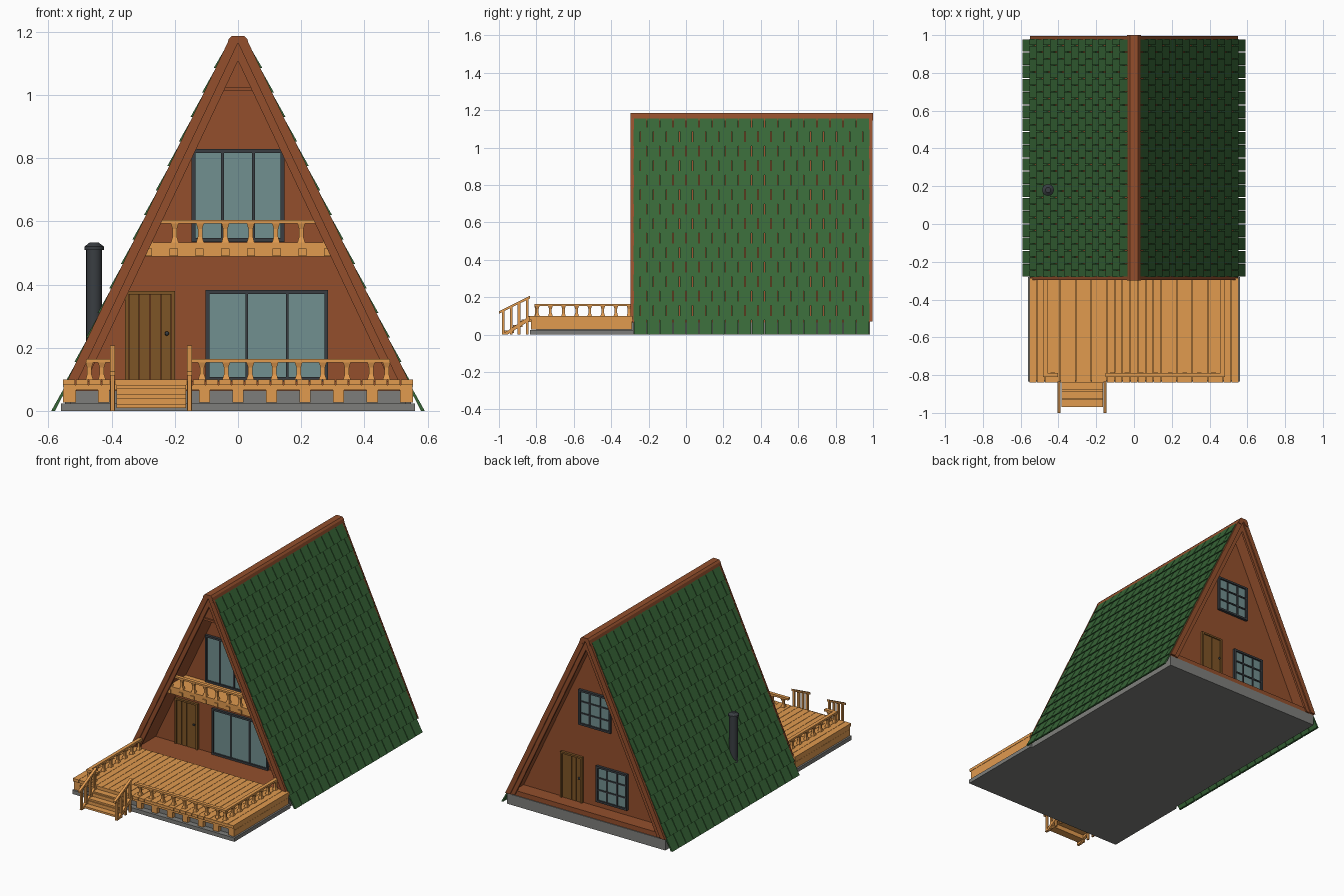
import bpy, bmesh, math
from mathutils import Vector, Matrix

if "Cube" in bpy.data.objects:
    bpy.data.objects.remove(bpy.data.objects["Cube"])


def mat(name, r, g, b):
    m = bpy.data.materials.new(name)
    m.diffuse_color = [(c / 255) ** 2.2 for c in (r, g, b)] + [1]
    m.use_nodes = True
    m.node_tree.nodes["Principled BSDF"].inputs["Base Color"].default_value = m.diffuse_color
    return m


BROWN = mat("stained_wood", 146, 80, 48)
ORANGE = mat("deck_wood", 224, 153, 80)
GREEN = mat("shingle_green", 58, 102, 58)
GLASS = mat("glass", 112, 142, 142)
DARK = mat("dark_frame", 60, 64, 68)
DOOR = mat("door_wood", 125, 85, 42)
GREY = mat("concrete", 125, 125, 122)

K = 0.474                      # roof run per unit of height


def roof_x(z, base=0.575):
    return base - K * z


class Part:
    """Collects simple solids into one named object."""
    def __init__(self, name, material):
        self.name, self.material, self.bm = name, material, bmesh.new()

    def prism(self, pts, axis, a, b):
        """Extrude a 2D profile along x (pts = y,z) or y (pts = x,z)."""
        def at(p, d):
            return (d, p[0], p[1]) if axis == 'x' else (p[0], d, p[1])
        lo = [self.bm.verts.new(at(p, a)) for p in pts]
        hi = [self.bm.verts.new(at(p, b)) for p in pts]
        n = len(pts)
        self.bm.faces.new(lo)
        self.bm.faces.new(hi[::-1])
        for i in range(n):
            j = (i + 1) % n
            self.bm.faces.new((lo[j], lo[i], hi[i], hi[j]))

    def box(self, x0, x1, y0, y1, z0, z1):
        self.prism([(x0, z0), (x1, z0), (x1, z1), (x0, z1)], 'y', y0, y1)

    def cone(self, x, y, z0, z1, r0, r1, n=16):
        bmesh.ops.create_cone(self.bm, cap_ends=True, segments=n, radius1=r0, radius2=r1, depth=z1 - z0,
                              matrix=Matrix.Translation((x, y, (z0 + z1) / 2)))

    def baluster(self, x, y, z0, z1):
        h = z1 - z0                # square post, flared at both ends
        for a, b, r0, r1 in ((0, .3, .012, .007), (.3, .7, .007, .007), (.7, 1, .007, .012)):
            self.cone_sq(x, y, z0 + a * h, z0 + b * h, r0, r1)

    def cone_sq(self, x, y, z0, z1, r0, r1):
        m = Matrix.Translation((x, y, (z0 + z1) / 2)) @ Matrix.Rotation(math.pi / 4, 4, 'Z')
        bmesh.ops.create_cone(self.bm, cap_ends=True, segments=4, radius1=r0 * 1.414,
                              radius2=r1 * 1.414, depth=z1 - z0, matrix=m)

    def done(self):
        bmesh.ops.recalc_face_normals(self.bm, faces=self.bm.faces)
        me = bpy.data.meshes.new(self.name)
        self.bm.to_mesh(me)
        self.bm.free()
        me.materials.append(self.material)
        ob = bpy.data.objects.new(self.name, me)
        bpy.context.collection.objects.link(ob)
        return ob


# Concrete base
p = Part("foundation", GREY)
p.box(-.56, .56, -.835, -.28, 0, .024)
p.box(-.53, .53, -.80, -.28, .024, .065)
p.box(-.547, .547, -.28, .985, 0, .065)
p.done()

# Porch and house floor
p = Part("house_floor", BROWN)
p.box(-.51, .51, -.29, .98, .065, .095)
p.done()

# Gable walls and the small gable peaks under the ridge
p = Part("gable_walls", BROWN)
tri = [(-roof_x(.065, .55), .065), (roof_x(.065, .55), .065), (.01, 1.14), (-.01, 1.14)]
p.prism(tri, 'y', -.10, -.08)
p.prism(tri, 'y', .87, .89)
peak = [(-roof_x(1.025, .555), 1.025), (roof_x(1.025, .555), 1.025), (0, 1.16)]
p.prism(peak, 'y', -.27, -.10)
p.box(-.072, .072, -.28, -.10, 1.012, 1.025)
p.done()


# Roof boards, layered edge boards
def chevron(part, outer, inner, z0, y0, y1):
    for s in (-1, 1):
        pts = [(s * roof_x(z0, outer), z0), (s * roof_x(1.165, outer), 1.165), (0, 1.165),
               (0, inner / K), (s * roof_x(z0, inner), z0)]
        part.prism(pts, 'y', y0, y1)


p = Part("roof_boards", BROWN)
chevron(p, .575, .543, .065, -.285, .985)
p.done()
p = Part("roof_edge_boards", BROWN)
for y0, y1, y2 in ((-.288, -.275, -.296), (.988, .975, .996)):
    chevron(p, .583, .525, .07, min(y0, y1), max(y0, y1))
    chevron(p, .585, .552, .07, min(y0, y2), max(y0, y2))
p.done()

# Ridge cap
p = Part("ridge_cap", BROWN)
p.prism([(-.038, 1.145), (-.03, 1.175), (-.02, 1.186), (.02, 1.186), (.03, 1.175), (.038, 1.145),
         (.02, 1.145), (0, 1.165), (-.02, 1.145)], 'y', -.298, 1.0)
p.done()

# Staggered shingles
p = Part("roof_shingles", GREEN)
ROWS, COLS, Y0, Y1 = 15, 18, -.28, .98
w = (Y1 - Y0) / COLS
for s in (-1, 1):
    for r in range(ROWS):
        z0 = r * .0775
        z1 = min(z0 + .1, 1.165)
        prof = [(s * (roof_x(z0) + .004), z0), (s * (roof_x(z0) + .016), z0),
                (s * (roof_x(z1) + .007), z1), (s * roof_x(z1), z1)]
        off = (r % 2) * w / 2
        for c in range(COLS + r % 2):
            a = max(Y0, Y0 + c * w - off + .002)
            b = min(Y1, Y0 + (c + 1) * w - off - .002)
            p.prism(prof, 'y', a, b)
p.done()


# Windows: frame, mullions and glass; out is the facing direction in y
def window(name, x0, x1, z0, z1, y, out, cols, rows):
    f, g = Part(name + "_frame", DARK), Part(name + "_glass", GLASS)
    ya, yb = sorted((y, y + out * .016))
    t = .012
    for a, b in ((x0, x0 + t), (x1 - t, x1)):
        f.box(a, b, ya, yb, z0, z1)
    for a, b in ((z0, z0 + t), (z1 - t, z1)):
        f.box(x0 + t, x1 - t, ya, yb, a, b)
    ya, yb = sorted((y, y + out * .012))
    for i in range(1, cols):
        x = x0 + (x1 - x0) * i / cols
        f.box(x - .004, x + .004, ya, yb, z0 + t, z1 - t)
    for i in range(1, rows):
        z = z0 + (z1 - z0) * i / rows
        f.box(x0 + t, x1 - t, ya, yb, z - .004, z + .004)
    ya, yb = sorted((y, y + out * .006))
    g.box(x0 + t, x1 - t, ya, yb, z0 + t, z1 - t)
    f.done()
    g.done()


window("sliding_door", -.102, .285, .095, .382, -.10, -1, 3, 1)
window("balcony_window", -.147, .147, .535, .828, -.10, -1, 3, 1)
window("back_lower_window", -.225, -.01, .13, .355, .89, 1, 3, 3)
window("back_upper_window", -.11, .11, .58, .80, .89, 1, 3, 3)


# Plank doors with frame and knob
def door(name, x0, x1, y, out, knob_x):
    p = Part(name, DOOR)
    t, z0, z1 = .011, .095, .38
    ya, yb = sorted((y, y + out * .016))
    p.box(x0, x0 + t, ya, yb, z0, z1)
    p.box(x1 - t, x1, ya, yb, z0, z1)
    p.box(x0 + t, x1 - t, ya, yb, z1 - t, z1)
    ya, yb = sorted((y, y + out * .009))
    n, a = 4, x0 + t
    d = (x1 - x0 - 2 * t) / n
    for i in range(n):
        p.box(a + i * d + .001, a + (i + 1) * d - .001, ya, yb, z0, z1 - t)
    p.done()
    k = Part(name + "_knob", DARK)
    bmesh.ops.create_uvsphere(k.bm, u_segments=10, v_segments=6, radius=.007,
                              matrix=Matrix.Translation((knob_x, y + out * .015, .245)))
    k.done()


door("front_door", -.357, -.20, -.10, -1, -.225)
door("back_door", .085, .235, .89, 1, .105)

# Deck: joist ends, rim beams, planks
p = Part("deck_frame", ORANGE)
for i in range(11):
    x = -.53 + i * .106
    p.box(x - .018, x + .018, -.825, -.29, .027, .066)
p.box(-.552, .552, -.828, -.29, .066, .082)
for s in (-1, 1):
    p.box(min(s * .53, s * .553), max(s * .53, s * .553), -.828, -.29, .027, .066)
p.done()
p = Part("deck_planks", ORANGE)
n = 27
for i in range(n):
    a = -.555 + i * 1.11 / n
    p.box(a + .001, a + 1.11 / n - .001, -.838, -.285, .082, .1)
p.done()

# Deck railing
p = Part("deck_railing", ORANGE)
for s in (-1, 1):
    p.box(s * .47 - .011, s * .47 + .011, -.81, -.285, .153, .165)
    for i in range(8):
        p.baluster(s * .47, -.795 + i * .07, .1, .153)
for a, b, n in ((-.459, -.402, 1), (-.152, .459, 8)):
    p.box(a, b, -.81, -.788, .153, .165)
    for i in range(n):
        p.baluster(a + (b - a) * (i + .5) / n, -.799, .1, .153)
p.done()

# Stairs with sloped side rails
p = Part("stairs", ORANGE)
for i, z in enumerate((.022, .052, .08)):
    y = -.97 + i * .045
    p.box(-.385, -.165, y, y + .05, z - .012, z)
    p.box(-.385, -.165, y + .038, y + .046, z, z + .02)
for x in (-.397, -.153):
    a, b = x - .008, x + .008
    p.prism([(-.985, 0), (-.955, 0), (-.835, .075), (-.835, .1)], 'x', a, b)
    p.prism([(-1, .112), (-1, .125), (-.835, .207), (-.835, .193)], 'x', a, b)
    for y in (-.977, -.935, -.893, -.848):
        p.box(x - .006, x + .006, y - .007, y + .007, 0, .12 + (y + 1) * .5)
p.done()

# Balcony: floor, fascia, joist ends, railing
p = Part("balcony", ORANGE)
p.prism([(-.335, .488), (.335, .488), (.313, .533), (-.313, .533)], 'y', -.272, -.255)
p.box(-.29, .29, -.255, -.10, .515, .533)
for i in range(8):
    x = -.285 + i * .0815
    p.box(x - .013, x + .013, -.278, -.10, .49, .514)
p.box(-.288, .288, -.274, -.252, .593, .604)
for i in range(8):
    p.baluster(-.28 + i * .08, -.263, .533, .593)
p.done()

# Stove pipe
p = Part("chimney_pipe", DARK)
p.cone(-.455, .18, .2, .515, .025, .025, 20)
p.cone(-.455, .18, .51, .52, .031, .031, 20)
p.cone(-.455, .18, .52, .533, .031, .014, 20)
ob = p.done()
bpy.context.view_layer.objects.active = ob
ob.select_set(True)
bpy.ops.object.shade_smooth_by_angle()
